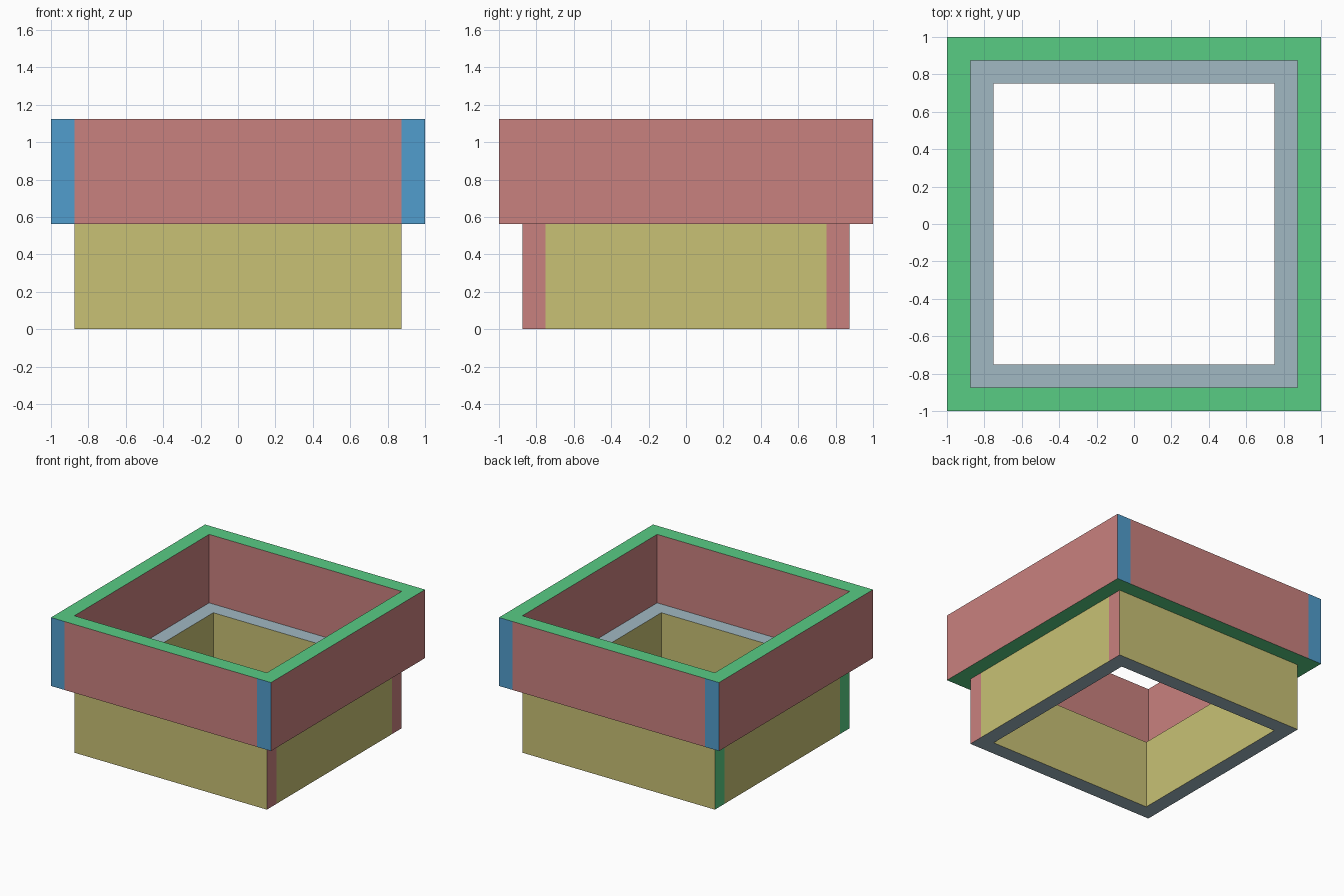
import bpy
import bmesh
from mathutils import Vector

if "Cube" in bpy.data.objects:
    bpy.data.objects.remove(bpy.data.objects["Cube"], do_unlink=True)


def linear(c):
    c /= 255
    return c / 12.92 if c <= 0.04045 else ((c + 0.055) / 1.055) ** 2.4


def material(name, rgb):
    mat = bpy.data.materials.new(name)
    mat.use_nodes = True
    colour = (*[linear(c) for c in rgb], 1)
    mat.diffuse_color = colour
    bsdf = mat.node_tree.nodes["Principled BSDF"]
    bsdf.inputs["Base Color"].default_value = colour
    bsdf.inputs["Roughness"].default_value = 0.8
    return mat


RED = material("dusty red", (201, 129, 127))
BLUE = material("sky blue", (81, 157, 205))
GREEN = material("leaf green", (88, 204, 132))
YELLOW = material("straw yellow", (200, 193, 117))
GREY = material("blue grey", (161, 184, 194))


def board(name, low, high, colours):
    """Box from low to high; colours are for the -x, +x, -y, +y and z faces."""
    low, high = Vector(low), Vector(high)
    bm = bmesh.new()
    bmesh.ops.create_cube(bm, size=1)
    bmesh.ops.scale(bm, vec=high - low, verts=bm.verts)
    bmesh.ops.translate(bm, vec=(low + high) / 2, verts=bm.verts)
    bm.normal_update()
    mats = list(dict.fromkeys(colours))
    for f in bm.faces:
        n = f.normal
        if abs(n.z) > 0.5:
            side = 4
        elif abs(n.x) > 0.5:
            side = 1 if n.x > 0 else 0
        else:
            side = 3 if n.y > 0 else 2
        f.material_index = mats.index(colours[side])
    mesh = bpy.data.meshes.new(name)
    bm.to_mesh(mesh)
    bm.free()
    for m in mats:
        mesh.materials.append(m)
    bpy.context.collection.objects.link(bpy.data.objects.new(name, mesh))


OUT, MID, INN = 1.0, 0.875, 0.75   # outer, shared and inner half widths
STEP, TOP = 0.5625, 1.125          # heights of the step and the rim


def span(sign, a, b):
    """Ordered range between a and b on the given side of the centre."""
    return sorted((sign * a, sign * b))


# Upper frame: full-length side boards, front and back boards between them
for sign, side in ((1, "left"), (-1, "right")):
    x0, x1 = span(sign, MID, OUT)
    board(f"upper_{side}_board", (x0, -OUT, STEP), (x1, OUT, TOP),
          (RED, RED, BLUE, BLUE, GREEN))
for sign, side in ((-1, "front"), (1, "back")):
    y0, y1 = span(sign, MID, OUT)
    board(f"upper_{side}_board", (-MID, y0, STEP), (MID, y1, TOP),
          (BLUE, BLUE, RED, RED, GREEN))

# Lower frame: full-width front and back boards, side boards between them
for sign, side in ((-1, "front"), (1, "back")):
    y0, y1 = span(sign, INN, MID)
    board(f"lower_{side}_board", (-MID, y0, 0), (MID, y1, STEP),
          (GREEN, RED, YELLOW, YELLOW, GREY))
for sign, side in ((1, "left"), (-1, "right")):
    x0, x1 = span(sign, INN, MID)
    board(f"lower_{side}_board", (x0, -INN, 0), (x1, INN, STEP),
          (YELLOW, YELLOW, GREEN, RED, GREY))
